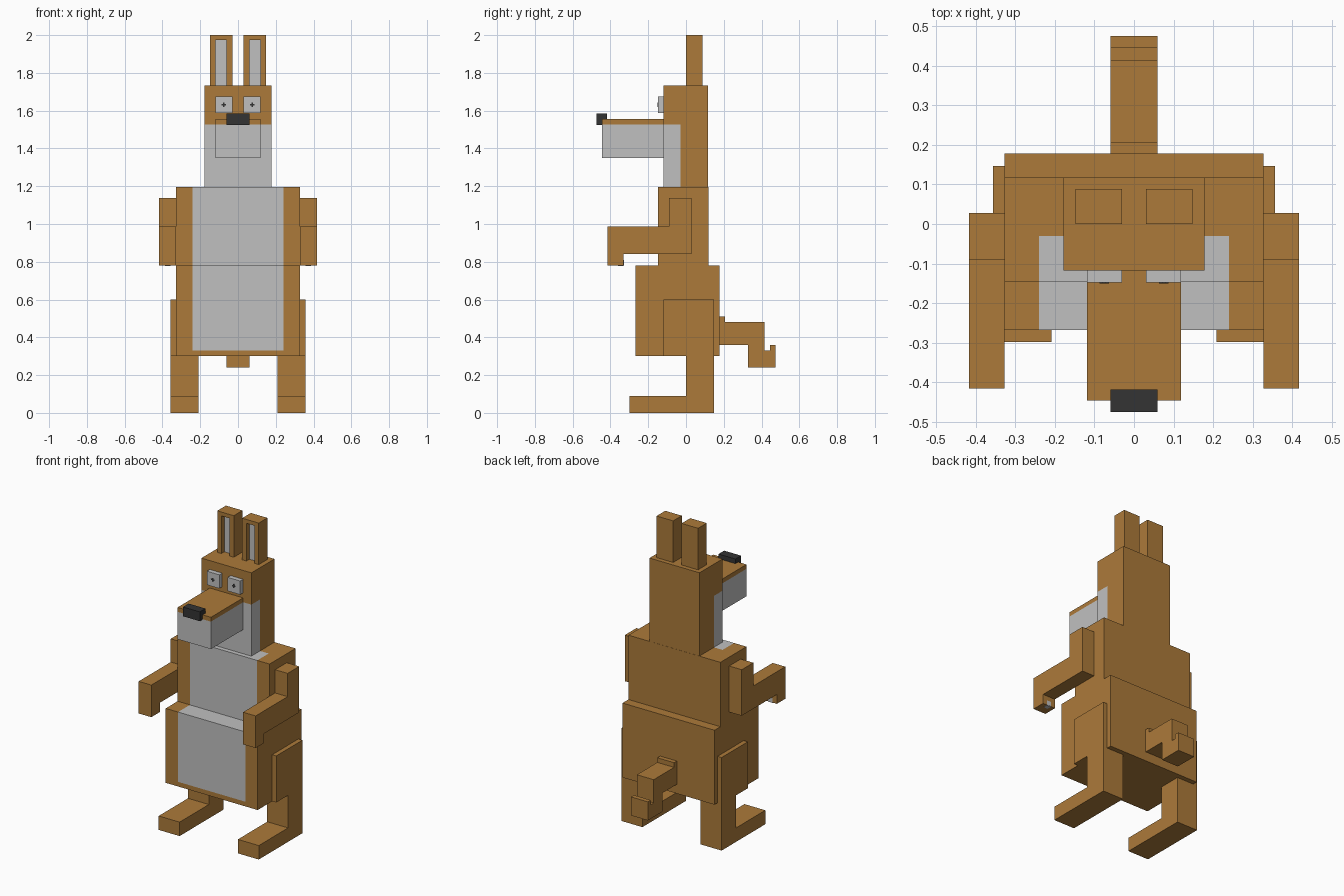
import bpy, bmesh
from mathutils import Vector

if "Cube" in bpy.data.objects:
    bpy.data.objects.remove(bpy.data.objects["Cube"])


def material(name, rgb):
    m = bpy.data.materials.new(name)
    m.diffuse_color = (*rgb, 1)
    m.use_nodes = True
    m.node_tree.nodes["Principled BSDF"].inputs["Base Color"].default_value = m.diffuse_color
    return m


BROWN, PALE, DARK = 0, 1, 2
MATS = [material("brown fur", (0.413, 0.195, 0.042)),
        material("pale fur", (0.527, 0.527, 0.527)),
        material("dark nose", (0.033, 0.033, 0.033))]


def finish(name, bm, rule):
    """Colour the faces by a rule (or one index) and make the object."""
    bmesh.ops.recalc_face_normals(bm, faces=bm.faces)
    for f in bm.faces:
        f.material_index = rule if isinstance(rule, int) else rule(f.calc_center_median(), f.normal)
    me = bpy.data.meshes.new(name)
    bm.to_mesh(me)
    bm.free()
    for m in MATS:
        me.materials.append(m)
    ob = bpy.data.objects.new(name, me)
    bpy.context.collection.objects.link(ob)
    return ob


def prism(x0, x1, profile):
    """Extrude a (y, z) profile from x0 to x1."""
    bm = bmesh.new()
    f = bm.faces.new([bm.verts.new((x0, y, z)) for y, z in profile])
    r = bmesh.ops.extrude_face_region(bm, geom=[f])
    vs = [v for v in r["geom"] if isinstance(v, bmesh.types.BMVert)]
    bmesh.ops.translate(bm, vec=(x1 - x0, 0, 0), verts=vs)
    bmesh.ops.recalc_face_normals(bm, faces=bm.faces)
    return bm


def block(x, y, z, cuts=()):
    """Box from three ranges, cut at (axis, value) planes."""
    bm = prism(*x, [(y[0], z[0]), (y[1], z[0]), (y[1], z[1]), (y[0], z[1])])
    for axis, value in cuts:
        n = Vector((0, 0, 0))
        n[axis] = 1
        bmesh.ops.bisect_plane(bm, geom=bm.verts[:] + bm.edges[:] + bm.faces[:],
                               plane_co=n * value, plane_no=n)
    return bm


# Lower body with belly panel on the front and ledge
def belly(c, n):
    return PALE if abs(c.x) < 0.24 and c.z > 0.33 and (n.y < -0.5 or (n.z > 0.5 and c.y < -0.03)) else BROWN


finish("lower_body", block((-0.328, 0.328), (-0.268, 0.178), (0.30, 0.78),
       [(0, -0.24), (0, 0.24), (2, 0.33), (1, -0.03)]), belly)
finish("chest", block((-0.328, 0.328), (-0.147, 0.118), (0.78, 1.195),
       [(0, -0.24), (0, 0.24), (1, -0.03)]), belly)

# Head, snout and nose
finish("head", block((-0.178, 0.178), (-0.118, 0.117), (1.195, 1.732), [(1, -0.03), (2, 1.527)]),
       lambda c, n: PALE if c.z < 1.527 and c.y < -0.03 else BROWN)
finish("snout", block((-0.119, 0.119), (-0.446, -0.117), (1.35, 1.555), [(2, 1.527)]),
       lambda c, n: PALE if c.z < 1.527 else BROWN)
finish("nose", block((-0.06, 0.06), (-0.475, -0.418), (1.525, 1.585)), DARK)

# Tail
finish("tail", prism(-0.06, 0.06, [
    (0.17, 0.36), (0.327, 0.36), (0.327, 0.24), (0.475, 0.24), (0.475, 0.36), (0.445, 0.36),
    (0.445, 0.33), (0.415, 0.33), (0.415, 0.48), (0.207, 0.48), (0.207, 0.51), (0.17, 0.51)]), BROWN)

for s, side in ((-1, "left"), (1, "right")):
    def span(a, b):
        return tuple(sorted((s * a, s * b)))

    # Ear with a recessed pale inner face
    bm = block(span(0.03, 0.148), (0.0, 0.088), (1.72, 2.0),
               [(0, s * 0.06), (0, s * 0.119), (2, 1.975)])
    inner = [f for f in bm.faces if f.normal.y < -0.5 and f.calc_center_median().z < 1.97
             and 0.06 < abs(f.calc_center_median().x) < 0.119]
    r = bmesh.ops.extrude_discrete_faces(bm, faces=inner)
    for f in r["faces"]:
        bmesh.ops.translate(bm, vec=(0, 0.03, 0), verts=f.verts)
    finish(side + "_ear", bm, lambda c, n: PALE if abs(n.y) > 0.5 and 0.02 < c.y < 0.04 else BROWN)

    # Eye with a small cross-shaped pupil
    finish(side + "_eye", block(span(0.03, 0.119), (-0.148, -0.117), (1.587, 1.675)), PALE)
    for w, h, part in ((0.012, 0.004, "_pupil_bar"), (0.004, 0.012, "_pupil_post")):
        finish(side + part, block(span(0.075 - w, 0.075 + w), (-0.15, -0.147),
               (1.631 - h, 1.631 + h)), DARK)

    # Arm with bent-down hand and pale palm patches
    finish(side + "_arm", prism(*span(0.327, 0.417), [
        (0.028, 0.84), (0.028, 1.137), (-0.09, 1.137), (-0.09, 0.987), (-0.416, 0.987),
        (-0.416, 0.78), (-0.33, 0.78), (-0.33, 0.84)]), BROWN)
    finish(side + "_palm_under", block(span(0.357, 0.387), (-0.36, -0.33), (0.778, 0.782)), PALE)
    finish(side + "_palm_back", block(span(0.357, 0.387), (-0.332, -0.328), (0.78, 0.81)), PALE)

    # Leg: thigh, shin and long foot
    finish(side + "_leg", prism(*span(0.208, 0.357), [
        (0.147, 0), (0.147, 0.6), (-0.12, 0.6), (-0.12, 0.30), (0.0, 0.30),
        (0.0, 0.09), (-0.298, 0.09), (-0.298, 0)]), BROWN)
